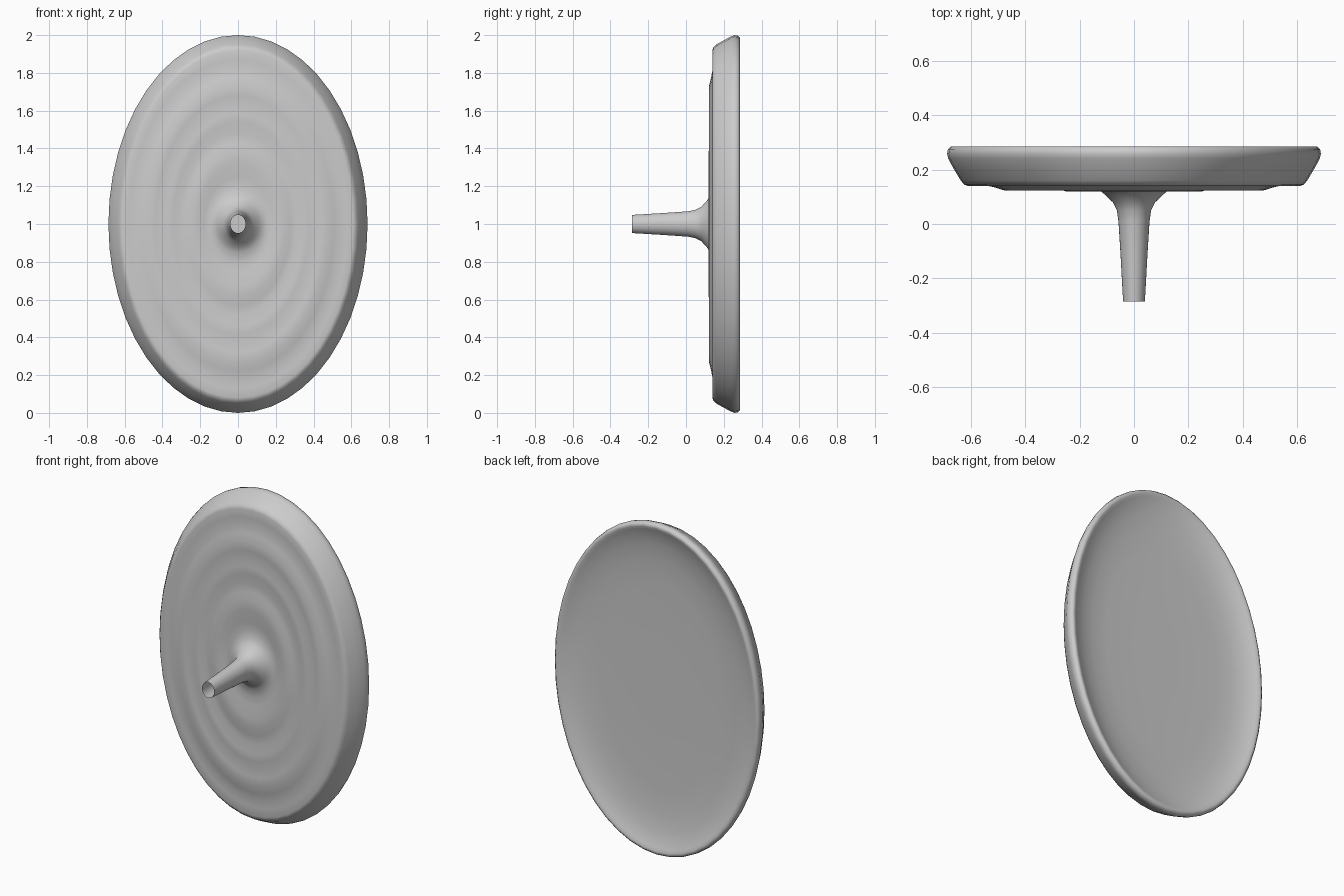
import bpy, bmesh, math

SEG = 48
CZ = 1.0


def lofted(name, rings, close_end=False):
    """Skin a list of (half width, half height, y) ellipses, front to back."""
    bm = bmesh.new()
    loops = []
    for rx, rz, y in rings:
        loops.append([bm.verts.new((rx * math.sin(2 * math.pi * i / SEG), y,
                                    CZ + rz * math.cos(2 * math.pi * i / SEG)))
                      for i in range(SEG)])
    for a, b in zip(loops, loops[1:]):
        for i in range(SEG):
            j = (i + 1) % SEG
            bm.faces.new((a[i], a[j], b[j], b[i]))
    if close_end:
        bm.faces.new(loops[-1])
    bmesh.ops.recalc_face_normals(bm, faces=bm.faces[:])
    me = bpy.data.meshes.new(name)
    bm.to_mesh(me)
    bm.free()
    ob = bpy.data.objects.new(name, me)
    bpy.context.collection.objects.link(ob)
    bpy.context.view_layer.objects.active = ob
    ob.select_set(True)
    bpy.ops.object.shade_smooth_by_angle(angle=math.radians(60))
    ob.select_set(False)
    return ob


# tapered hollow stem flaring into the plate
stem = [(0.040, 0.048, -0.285), (0.049, 0.058, -0.12), (0.057, 0.067, 0.01),
        (0.063, 0.075, 0.05), (0.078, 0.090, 0.080), (0.112, 0.125, 0.112),
        (0.130, 0.150, 0.126)]

# rippled front face
ripples = [(0.155, 0.20, 0.133), (0.18, 0.25, 0.130), (0.215, 0.325, 0.121),
           (0.25, 0.385, 0.120), (0.28, 0.43, 0.128), (0.31, 0.48, 0.132),
           (0.345, 0.54, 0.124), (0.375, 0.585, 0.123), (0.41, 0.635, 0.130),
           (0.44, 0.68, 0.124), (0.475, 0.735, 0.123), (0.51, 0.78, 0.134),
           (0.54, 0.82, 0.141), (0.58, 0.87, 0.142)]

# bevelled outer rim, rounded lip and the very shallow dished back
rim = [(0.610, 0.920, 0.140), (0.624, 0.936, 0.145), (0.636, 0.950, 0.160),
       (0.662, 0.974, 0.203), (0.682, 0.994, 0.240), (0.686, 1.000, 0.258),
       (0.683, 0.997, 0.275), (0.672, 0.986, 0.285), (0.660, 0.974, 0.284),
       (0.645, 0.957, 0.277), (0.615, 0.922, 0.264), (0.570, 0.862, 0.250),
       (0.500, 0.765, 0.238), (0.400, 0.620, 0.233), (0.150, 0.230, 0.232)]

lofted("plate_with_stem", stem + ripples + rim, close_end=True)
